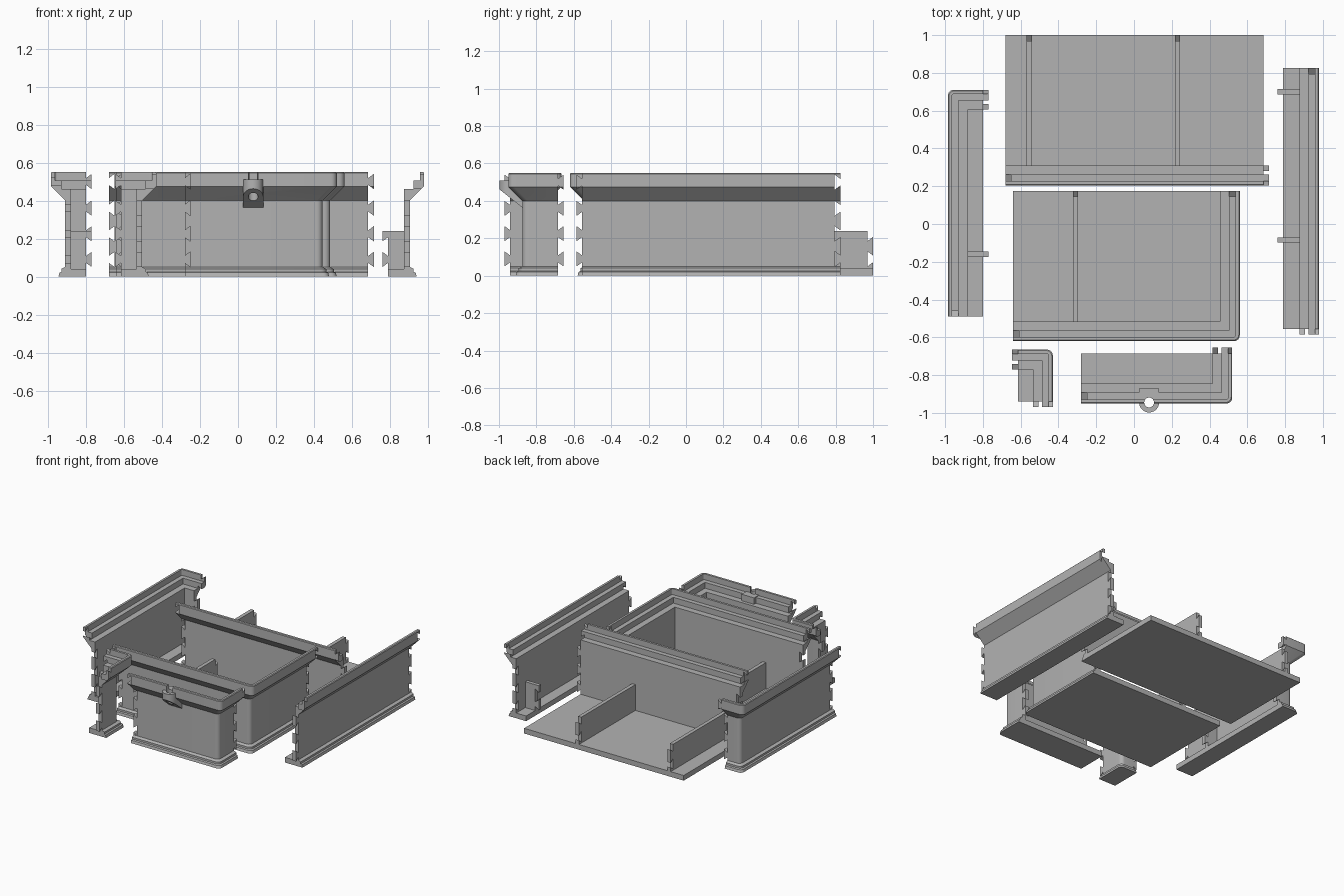
import bpy, bmesh
from math import cos, sin, pi
from mathutils import Vector

cube = bpy.data.objects.get("Cube")
if cube:
    bpy.data.objects.remove(cube, do_unlink=True)

grey = bpy.data.materials.new("plain grey")
grey.use_nodes = True
grey.diffuse_color = (0.45, 0.45, 0.45, 1)
grey.node_tree.nodes["Principled BSDF"].inputs["Base Color"].default_value = grey.diffuse_color

# Wall section: (inset from the rim, height, corner radius)
R = 0.03
SECTION = [(0.04, 0, R), (0.045, 0.02, R), (0.055, 0.025, R), (0.055, 0.04, R),
           (0.075, 0.05, R), (0.075, 0.4, R), (0, 0.475, R), (0, 0.545, R),
           (0.005, 0.55, R), (0.022, 0.55, 0.01), (0.022, 0.505, 0.01),
           (0.057, 0.505, 0), (0.057, 0.46, 0), (0.105, 0.46, 0), (0.105, 0, 0)]
TABS = [0.09, 0.225, 0.36, 0.5]
DEPTH, NECK, TIP = 0.03, 0.018, 0.04


def finish(bm, name):
    bmesh.ops.remove_doubles(bm, verts=bm.verts, dist=1e-5)
    bmesh.ops.recalc_face_normals(bm, faces=bm.faces)
    mesh = bpy.data.meshes.new(name)
    bm.to_mesh(mesh)
    bm.free()
    mesh.materials.append(grey)
    ob = bpy.data.objects.new(name, mesh)
    bpy.context.collection.objects.link(ob)
    return ob


def prism(bm, lower, upper):
    a = [bm.verts.new(p) for p in lower]
    b = [bm.verts.new(p) for p in upper]
    bm.faces.new(a)
    bm.faces.new(b[::-1])
    for i in range(len(a)):
        j = (i + 1) % len(a)
        bm.faces.new((a[i], b[i], b[j], a[j]))


def box(name, x0, x1, y0, y1, z0, z1):
    bm = bmesh.new()
    ring = [(x0, y0), (x1, y0), (x1, y1), (x0, y1)]
    prism(bm, [(x, y, z0) for x, y in ring], [(x, y, z1) for x, y in ring])
    return finish(bm, name)


def select(ob):
    bpy.ops.object.select_all(action='DESELECT')
    ob.select_set(True)
    bpy.context.view_layer.objects.active = ob


def cut(ob, cutter):
    select(ob)
    mod = ob.modifiers.new("cut", 'BOOLEAN')
    mod.operation, mod.solver, mod.object = 'DIFFERENCE', 'EXACT', cutter
    bpy.ops.object.modifier_apply(modifier=mod.name)
    bpy.data.objects.remove(cutter, do_unlink=True)


def joint(ob, end, along, side, male, t0, t1):
    """Cut dovetail sockets, or the gaps that leave dovetail tabs, at an end."""
    k = (TIP - NECK) / DEPTH * 0.01      # flare carried past the end
    shapes = []
    if male:
        edges = [None] + TABS + [None]
        for lo, hi in zip(edges, edges[1:]):
            def edge(z, sign, half, fallback):
                return fallback if z is None else z + sign * half
            shapes.append([(-0.01, edge(lo, 1, TIP + k, -0.02)), (DEPTH, edge(lo, 1, NECK, -0.02)),
                           (DEPTH, edge(hi, -1, NECK, 0.6)), (-0.01, edge(hi, -1, TIP + k, 0.6))])
    else:
        for z in TABS:
            shapes.append([(-0.01, z - NECK + k), (DEPTH, z - TIP),
                           (DEPTH, z + TIP), (-0.01, z + NECK - k)])
    bm = bmesh.new()
    for shape in shapes:
        rings = [[(*(end + along * s + side * t), z) for s, z in shape] for t in (t0, t1)]
        prism(bm, *rings)
    cutter = finish(bm, "joint_cutter")
    cutter.hide_render = True
    cut(ob, cutter)


def wall(name, path, start_male, end_male):
    """Sweep the section along the rim line, inward side on the left."""
    pts = [Vector(p) for p in path]
    dirs = [(b - a).normalized() for a, b in zip(pts, pts[1:])]
    ins = [Vector((-d.y, d.x)) for d in dirs]
    columns = []
    for o, z, r in SECTION:
        line = [pts[0] + ins[0] * o]
        if len(pts) == 3:
            corner = pts[1] + (ins[0] + ins[1]) * o
            centre = corner + (ins[0] + ins[1]) * r
            for i in range(7):
                a = i / 6 * pi / 2
                line.append(centre - ins[0] * r * cos(a) - ins[1] * r * sin(a))
        line.append(pts[-1] + ins[-1] * o)
        columns.append([(p.x, p.y, z) for p in line])
    bm = bmesh.new()
    grid = [[bm.verts.new(p) for p in col] for col in columns]
    n = len(grid)
    for i in range(n):
        a, b = grid[i], grid[(i + 1) % n]
        for j in range(len(a) - 1):
            bm.faces.new((a[j], a[j + 1], b[j + 1], b[j]))
    for j in (0, -1):
        bm.faces.new([col[j] for col in grid])
    ob = finish(bm, name)
    joint(ob, pts[0], dirs[0], ins[0], start_male, -0.02, 0.13)
    joint(ob, pts[-1], -dirs[-1], ins[-1], end_male, -0.02, 0.13)
    return ob


def rib(name, inner, end, male):
    """Low divider running from a wall to a jointed free end."""
    a, b = Vector(inner), Vector(end)
    d = (a - b).normalized()
    n = Vector((-d.y, d.x))
    w = n * 0.014
    xs, ys = zip(*(a + w, a - w, b + w, b - w))
    ob = box(name, min(xs), max(xs), min(ys), max(ys), 0.005, 0.24)
    joint(ob, b, d, n, male, -0.03, 0.03)


# Walls
walls = [
    wall("rear_tray_wall", [(-0.68, 0.205), (0.715, 0.205)], False, True),
    wall("middle_tray_wall", [(-0.64, -0.62), (0.56, -0.62), (0.56, 0.175)], False, False),
    wall("right_hand_corner_wall", [(-0.77, 0.71), (-0.985, 0.71), (-0.985, -0.49)], True, False),
    wall("left_hand_side_wall", [(0.98, -0.585), (0.98, 0.825)], True, False),
    wall("small_corner_wall", [(-0.43, -0.97), (-0.43, -0.665), (-0.645, -0.665)], True, True),
]
front = wall("front_wall", [(-0.28, -0.95), (0.52, -0.95), (0.52, -0.655)], False, True)
walls.append(front)

# Floors
for name, x0, x1, y0, y1 in [
        ("rear_tray_floor", -0.68, 0.685, 0.29, 1.0),
        ("middle_tray_floor", -0.64, 0.47, -0.53, 0.175),
        ("right_hand_floor", -0.9, -0.8, -0.49, 0.62),
        ("left_hand_floor", 0.79, 0.89, -0.555, 0.825),
        ("small_corner_floor", -0.615, -0.52, -0.94, -0.755),
        ("front_floor", -0.28, 0.43, -0.86, -0.685)]:
    box(name, x0, x1, y0, y1, 0, 0.04)

# Dividers
rib("rear_divider_a", (-0.555, 0.29), (-0.555, 1.0), False)
rib("rear_divider_b", (0.23, 0.29), (0.23, 1.0), False)
rib("middle_divider", (-0.31, -0.53), (-0.31, 0.175), False)
rib("right_hand_divider", (-0.89, -0.16), (-0.77, -0.16), True)
rib("left_hand_divider_a", (0.89, 0.7), (0.76, 0.7), True)
rib("left_hand_divider_b", (0.89, -0.085), (0.76, -0.085), True)

# Latch lug: rounded nose with a sloping underside and an upright hole
cx, cy, rad = 0.08, -0.945, 0.053
outline = [(cx + rad, -0.87)]
outline += [(cx + rad * cos(a), cy - rad * sin(a)) for a in (i * pi / 12 for i in range(13))]
outline += [(cx - rad, -0.87)]
bm = bmesh.new()
prism(bm, [(x, y, 0.46 - (y + 0.995) * 0.8) for x, y in outline],
      [(x, y, 0.51) for x, y in outline])
lug = finish(bm, "latch_lug")
for ob in (lug, front):
    bm = bmesh.new()
    ring = [(cx + 0.026 * cos(i * pi / 12), cy + 0.026 * sin(i * pi / 12)) for i in range(24)]
    prism(bm, [(x, y, 0.2) for x, y in ring], [(x, y, 0.7) for x, y in ring])
    cutter = finish(bm, "hole_cutter")
    cutter.hide_render = True
    cut(ob, cutter)

for ob in walls + [lug]:
    select(ob)
    bpy.ops.object.shade_smooth_by_angle(angle=pi / 6)
